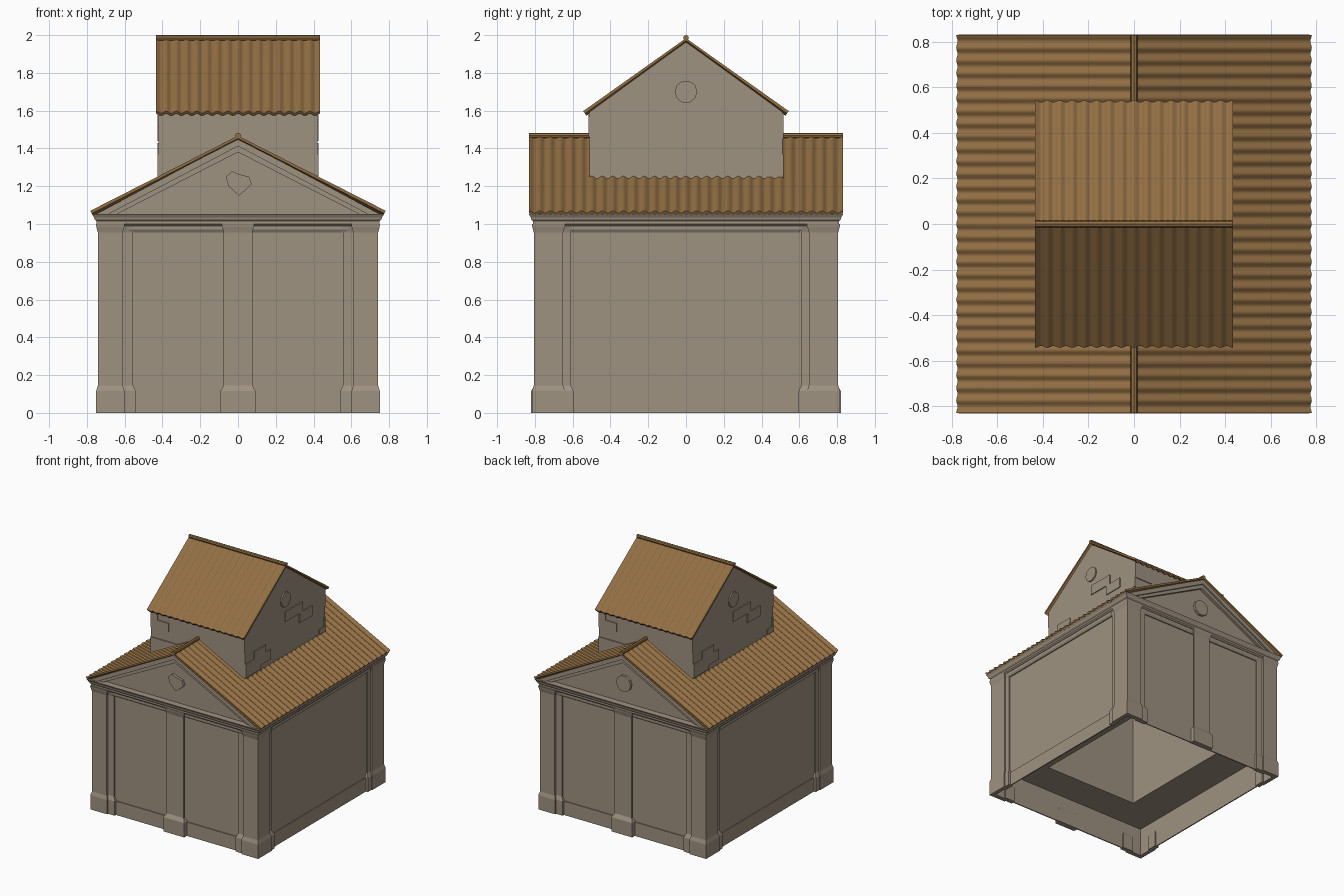
import bpy, bmesh, math
from mathutils import Vector

if "Cube" in bpy.data.objects:
    bpy.data.objects.remove(bpy.data.objects["Cube"])


def material(name, rgb):
    m = bpy.data.materials.new(name)
    m.diffuse_color = (*rgb, 1)
    m.use_nodes = True
    m.node_tree.nodes["Principled BSDF"].inputs["Base Color"].default_value = m.diffuse_color
    return m


STONE = material("warm grey stone", (0.345, 0.287, 0.220))
TILE = material("brown roof tile", (0.290, 0.160, 0.058))


def finish(name, bm, mat, smooth=False):
    bmesh.ops.recalc_face_normals(bm, faces=bm.faces)
    me = bpy.data.meshes.new(name)
    bm.to_mesh(me)
    bm.free()
    me.materials.append(mat)
    ob = bpy.data.objects.new(name, me)
    bpy.context.collection.objects.link(ob)
    if smooth:
        bpy.ops.object.select_all(action='DESELECT')
        ob.select_set(True)
        bpy.context.view_layer.objects.active = ob
        bpy.ops.object.shade_smooth_by_angle(angle=math.radians(40))
    return ob


def prism(name, pts, axis, a0, a1, mat=STONE, open_below=None):
    """Extrude a 2D outline (horizontal, z) along x or y."""
    bm = bmesh.new()
    put = (lambda p, a: (a, p[0], p[1])) if axis == 'x' else (lambda p, a: (p[0], a, p[1]))
    A = [bm.verts.new(put(p, a0)) for p in pts]
    B = [bm.verts.new(put(p, a1)) for p in pts]
    bm.faces.new(A)
    bm.faces.new(B)
    n = len(pts)
    for i in range(n):
        j = (i + 1) % n
        bm.faces.new((A[i], A[j], B[j], B[i]))
    bmesh.ops.recalc_face_normals(bm, faces=bm.faces)
    if open_below is not None:
        low = [f for f in bm.faces if all(v.co.z < open_below + 0.001 for v in f.verts)]
        bmesh.ops.delete(bm, geom=low, context='FACES')
    return finish(name, bm, mat)


def stack(name, x0, x1, y0, y1, profile):
    """Rectangular moulding: (z, outward growth) steps lofted upward."""
    x0, x1 = sorted((x0, x1))
    y0, y1 = sorted((y0, y1))
    bm = bmesh.new()
    rings = []
    for z, g in profile:
        rings.append([bm.verts.new(c) for c in ((x0 - g, y0 - g, z), (x1 + g, y0 - g, z),
                                                (x1 + g, y1 + g, z), (x0 - g, y1 + g, z))])
    for a, b in zip(rings, rings[1:]):
        for i in range(4):
            j = (i + 1) % 4
            bm.faces.new((a[i], a[j], b[j], b[i]))
    bm.faces.new(rings[0])
    bm.faces.new(rings[-1])
    return finish(name, bm, STONE)


def box(name, x0, x1, y0, y1, z0, z1):
    return stack(name, x0, x1, y0, y1, [(z0, 0), (z1, 0)])


def roof(name, axis, half_len, half_w, z_eave, z_ridge, waves):
    """Two corrugated slopes plus a round ridge cap."""
    for s, side in ((1, "a"), (-1, "b")):
        bm = bmesh.new()
        slope = Vector((half_w, z_ridge - z_eave)).normalized()
        nrm = (slope.y * s, slope.x)
        n = waves * 8
        rows = []
        for i in range(n + 1):
            l = -half_len + 2 * half_len * i / n
            w = 0.007 * math.cos(2 * math.pi * waves * i / n)
            row = []
            for off in (w, w - 0.016):
                for t in (0, 1):
                    h = s * half_w * t + nrm[0] * off * t
                    z = z_ridge + (z_eave - z_ridge) * t + nrm[1] * off
                    row.append(bm.verts.new((h, l, z) if axis == 'y' else (l, h, z)))
            rows.append(row)
        ring = (0, 1, 3, 2)
        for a, b in zip(rows, rows[1:]):
            for k in range(4):
                p, q = ring[k], ring[(k + 1) % 4]
                bm.faces.new((a[p], a[q], b[q], b[p]))
        for r in (rows[0], rows[-1]):
            bm.faces.new([r[k] for k in ring])
        finish(f"{name}_slope_{side}", bm, TILE, True)
    pts = [(0.015 * math.cos(a * math.pi / 4), z_ridge + 0.007 + 0.015 * math.sin(a * math.pi / 4))
           for a in range(8)]
    prism(name + "_ridge_cap", pts, axis, -half_len, half_len, TILE)


WX, WY = 0.72, 0.78        # main wall half sizes
UX, UY = 0.42, 0.51        # upper storey half sizes
CEIL = 0.23

# Main walls with gables, open underneath
prism("main_walls", [(-WX, 0), (WX, 0), (WX, 1.07), (0, 1.445), (-WX, 1.07)], 'y', -WY, WY,
      open_below=0)

# Ring ceiling inside, around the shaft of the upper storey
bm = bmesh.new()
outer = [bm.verts.new((x * WX, y * WY, CEIL)) for x, y in ((-1, -1), (1, -1), (1, 1), (-1, 1))]
inner = [bm.verts.new((x * UX, y * UY, CEIL)) for x, y in ((-1, -1), (1, -1), (1, 1), (-1, 1))]
for i in range(4):
    j = (i + 1) % 4
    bm.faces.new((outer[j], outer[i], inner[i], inner[j]))
finish("inner_ceiling", bm, STONE)

# Upper storey walls
prism("upper_walls", [(-UY, CEIL), (UY, CEIL), (UY, 1.60), (0, 1.962), (-UY, 1.60)], 'x', -UX, UX,
      open_below=CEIL)


def pilaster_profile(base):
    return [(0, base), (0.115, base), (0.145, 0), (0.955, 0), (0.985, 0.008), (1.0, 0.01)]


# Pilasters, base boards and top rails on all four sides
for s, nm in ((-1, "front"), (1, "back")):
    stack(nm + "_centre_pilaster", -0.076, 0.076, s * (WY + 0.012), s * 0.803, pilaster_profile(0.017))
    for t, sd in ((-1, "left"), (1, "right")):
        tag = f"{nm}_{sd}"
        stack(tag + "_corner_face", t * 0.61, t * 0.742, s * (WY + 0.008), s * 0.806, pilaster_profile(0.009))
        stack(tag + "_corner_side", t * (WX + 0.008), t * 0.742, s * 0.65, s * 0.806, pilaster_profile(0.009))
        stack(tag + "_face_strip", t * 0.555, t * 0.62, s * (WY + 0.001), s * 0.79, pilaster_profile(0.014))
        stack(tag + "_side_strip", t * (WX + 0.001), t * 0.73, s * 0.61, s * 0.66, pilaster_profile(0.014))
        box(tag + "_base_board", t * 0.07, t * 0.57, s * (WY - 0.002), s * (WY + 0.007), 0, 0.112)
        stack(tag + "_top_rail", t * 0.07, t * 0.57, s * WY, s * (WY + 0.008),
              [(0.955, 0), (0.97, 0.009), (1.0, 0.009)])
for t, sd in ((-1, "left"), (1, "right")):
    box(sd + "_base_board", t * (WX - 0.002), t * (WX + 0.007), -0.62, 0.62, 0, 0.112)
    stack(sd + "_top_rail", t * WX, t * (WX + 0.008), -0.6, 0.6,
          [(0.955, 0), (0.97, 0.009), (1.0, 0.009)])

# Cornice around the eaves
stack("cornice", -WX, WX, -WY, WY,
      [(0.99, 0.02), (1.0, 0.03), (1.015, 0.03), (1.025, 0.04), (1.035, 0.042), (1.052, 0.052)])

# Pediment frames: two steps of raking moulding under the roof
for s, nm in ((-1, "front"), (1, "back")):
    for t, sd in ((-1, "left"), (1, "right")):
        prism(f"{nm}_{sd}_raking_outer", [(0, 1.412), (t * 0.70, 1.045), (t * 0.765, 1.045), (0, 1.452)],
              'y', s * 0.77, s * 0.818)
        prism(f"{nm}_{sd}_raking_inner", [(0, 1.38), (t * 0.64, 1.053), (t * 0.72, 1.045), (0, 1.425)],
              'y', s * 0.77, s * 0.803)

# Worn emblem in front, round ones at the back and on the upper gables
prism("front_emblem", [(-0.065, 1.25), (-0.03, 1.28), (0, 1.265), (0.06, 1.25), (0.072, 1.21),
                       (0.03, 1.17), (0.005, 1.15), (-0.05, 1.20)], 'y', -0.80, -0.775)


def disc(r, z, n=10):
    return [(r * math.cos(2 * math.pi * i / n), z + r * math.sin(2 * math.pi * i / n)) for i in range(n)]


prism("back_emblem", disc(0.065, 1.21), 'y', 0.775, 0.80)

# Exposed stone blocks on the upper storey (opposite sides are turned half way round)
side_patches = [
    [(0, 1.60), (0.22, 1.60), (0.22, 1.52), (0.34, 1.52), (0.34, 1.44), (0.18, 1.44), (0.18, 1.52), (0, 1.52)],
    [(-0.51, 1.37), (-0.40, 1.37), (-0.40, 1.43), (-0.25, 1.43), (-0.25, 1.37), (-0.19, 1.37),
     (-0.19, 1.29), (-0.32, 1.29), (-0.32, 1.26), (-0.51, 1.26)],
    [(0.51, 1.37), (0.49, 1.37), (0.49, 1.29), (0.43, 1.29), (0.43, 1.25), (0.51, 1.25)]]
front_patches = [
    [(-0.42, 1.58), (-0.36, 1.58), (-0.36, 1.52), (-0.26, 1.52), (-0.26, 1.45), (-0.42, 1.45)],
    [(-0.42, 1.37), (-0.18, 1.37), (-0.18, 1.29), (-0.30, 1.29), (-0.30, 1.24), (-0.42, 1.24)],
    [(0.42, 1.57), (0.30, 1.57), (0.30, 1.53), (0.37, 1.53), (0.37, 1.46), (0.42, 1.46)]]
for s, nm in ((1, "right"), (-1, "left")):
    prism(nm + "_upper_emblem", disc(0.06, 1.70), 'x', s * (UX - 0.01), s * (UX + 0.011))
    for i, p in enumerate(side_patches):
        prism(f"{nm}_stone_patch_{i}", [(s * a, z) for a, z in p], 'x', s * (UX - 0.01), s * (UX + 0.007))
for s, nm in ((1, "front"), (-1, "back")):
    for i, p in enumerate(front_patches):
        prism(f"{nm}_stone_patch_{i}", [(s * a, z) for a, z in p], 'y', -s * (UY - 0.01), -s * (UY + 0.007))

# Roofs
roof("main_roof", 'y', 0.83, 0.778, 1.064, 1.461, 30)
roof("upper_roof", 'x', 0.435, 0.540, 1.592, 1.978, 16)
